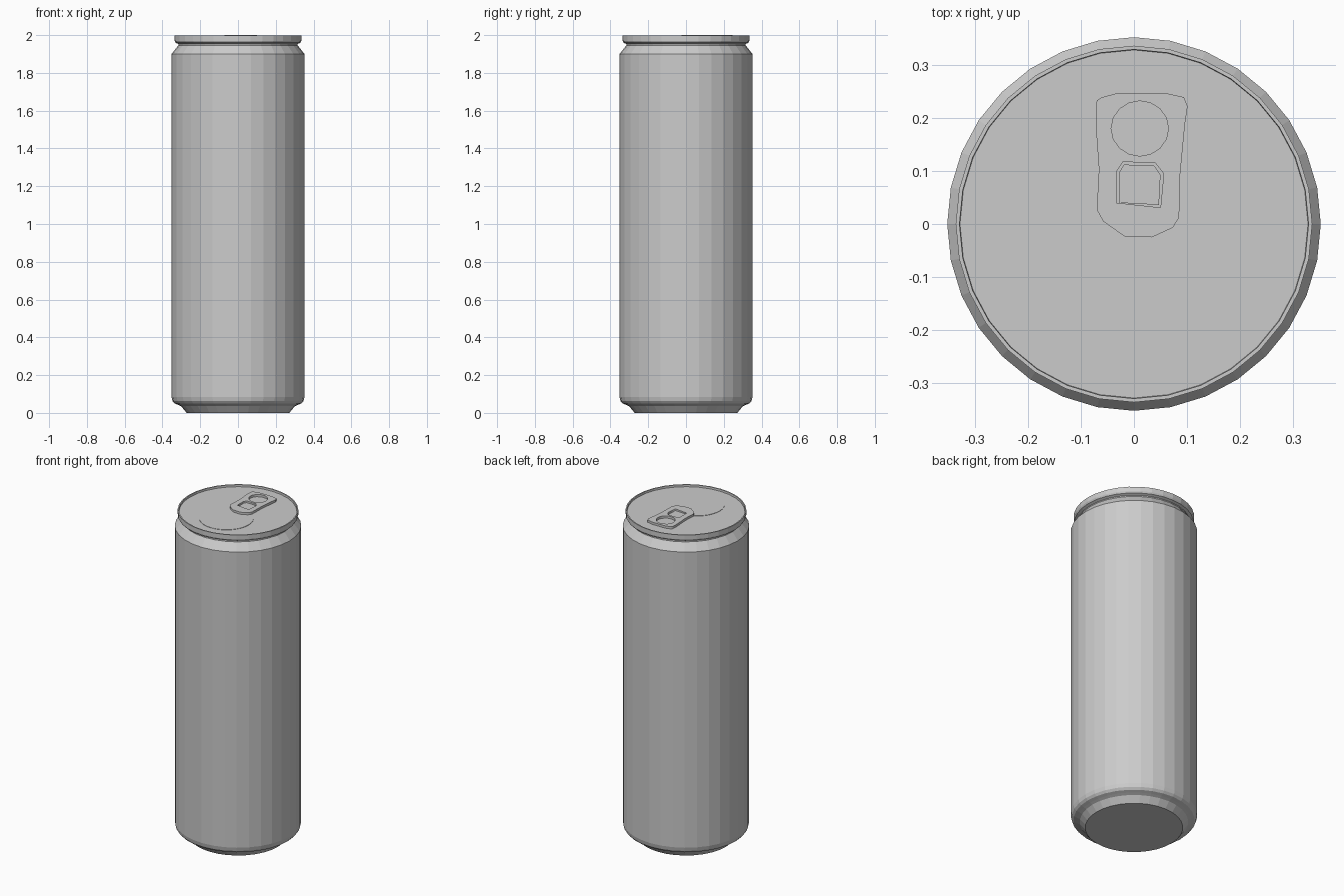
import bpy, bmesh
from math import sin, cos, pi

if "Cube" in bpy.data.objects:
    bpy.data.objects.remove(bpy.data.objects["Cube"])

SIDES = 32


def lathe(name, profile, sides=SIDES, center=(0, 0)):
    """Revolve (radius, z) points around z, capping both ends."""
    bm = bmesh.new()
    rings = []
    for r, z in profile:
        rings.append([bm.verts.new((center[0] + r * cos(2 * pi * i / sides),
                                    center[1] + r * sin(2 * pi * i / sides), z))
                      for i in range(sides)])
    for a, b in zip(rings, rings[1:]):
        for i in range(sides):
            j = (i + 1) % sides
            bm.faces.new((a[i], a[j], b[j], b[i]))
    bm.faces.new(rings[0][::-1])
    bm.faces.new(rings[-1])
    mesh = bpy.data.meshes.new(name)
    bm.to_mesh(mesh)
    bm.free()
    obj = bpy.data.objects.new(name, mesh)
    bpy.context.collection.objects.link(obj)
    return obj


def plate(name, outlines, z0, z1):
    """Extrude flat outlines; inner outlines become holes."""
    curve = bpy.data.curves.new(name, 'CURVE')
    curve.dimensions = '2D'
    curve.fill_mode = 'BOTH'
    curve.extrude = (z1 - z0) / 2
    for pts in outlines:
        s = curve.splines.new('POLY')
        s.points.add(len(pts) - 1)
        for p, (x, y) in zip(s.points, pts):
            p.co = (x, y, 0, 1)
        s.use_cyclic_u = True
    obj = bpy.data.objects.new(name, curve)
    obj.location.z = (z0 + z1) / 2
    bpy.context.collection.objects.link(obj)
    bpy.ops.object.select_all(action='DESELECT')
    obj.select_set(True)
    bpy.context.view_layer.objects.active = obj
    bpy.ops.object.convert(target='MESH')
    return obj


# can body: foot, rounded base, wall, shoulder, neck, rim and sunken lid
lathe("can_body", [
    (0.272, 0.0), (0.302, 0.036), (0.318, 0.043), (0.336, 0.05),
    (0.347, 0.063), (0.352, 0.085), (0.352, 1.90), (0.316, 1.946),
    (0.316, 1.953), (0.331, 1.96), (0.336, 1.97), (0.336, 1.997),
    (0.329, 1.997), (0.328, 1.985)])

# round drinking panel pressed into the lid
lathe("mouth_panel", [(0.151, 1.984), (0.151, 1.987)], center=(0, -0.112))

# pull tab with finger hole and rivet window
outline = [(-0.070, 0.233), (-0.060, 0.239), (-0.030, 0.247), (0.058, 0.247),
           (0.094, 0.239), (0.101, 0.222), (0.096, 0.188), (0.087, 0.093),
           (0.085, 0.012), (0.073, -0.007), (0.034, -0.025), (-0.017, -0.024),
           (-0.058, 0.005), (-0.070, 0.027), (-0.066, 0.103), (-0.072, 0.188),
           (-0.072, 0.216)]
finger_hole = [(0.011 + 0.054 * cos(2 * pi * i / 16), 0.180 + 0.052 * sin(2 * pi * i / 16))
               for i in range(16)]
window = [(-0.033, 0.040), (-0.033, 0.099), (-0.021, 0.117), (0.040, 0.115),
          (0.056, 0.095), (0.050, 0.031)]
plate("pull_tab", [outline, finger_hole, window], 1.986, 2.0)

# small tongue inside the window
tongue = [(-0.028, 0.040), (-0.028, 0.097), (-0.019, 0.112), (0.038, 0.110),
          (0.050, 0.093), (0.047, 0.036)]
plate("rivet_tongue", [tongue], 1.986, 1.992)
